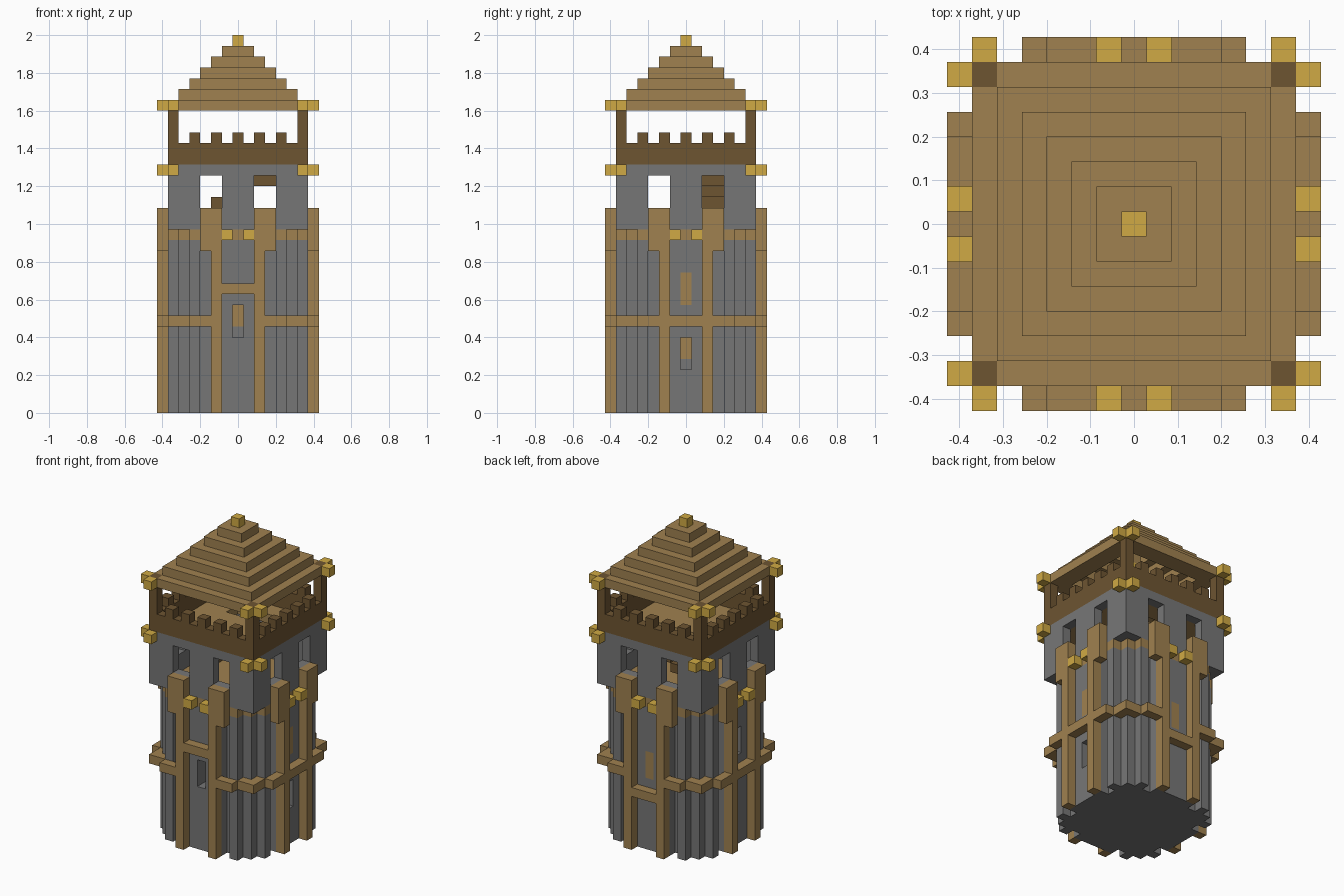
import bpy, bmesh

cube = bpy.data.objects.get("Cube")
if cube:
    bpy.data.objects.remove(cube, do_unlink=True)

U = 2 / 35  # size of one block


def material(name, rgb):
    m = bpy.data.materials.new(name)
    m.use_nodes = True
    m.diffuse_color = (*rgb, 1)
    m.node_tree.nodes["Principled BSDF"].inputs["Base Color"].default_value = (*rgb, 1)
    return m


STONE = material("grey stone", (0.183, 0.183, 0.183))
WOOD = material("brown wood", (0.35, 0.22, 0.08))
DARK = material("dark wood", (0.155, 0.09, 0.031))
GOLD = material("gold", (0.63, 0.4, 0.058))


def blocks(name, mat, z0, z1, rule):
    """Fill every block the rule accepts in layers z0..z1 and skin the outside."""
    span = range(-7, 8)
    cells = {(x, y, z) for x in span for y in span for z in range(z0, z1 + 1)
             if rule(x, y, z)}
    bm = bmesh.new()
    verts = {}

    def vert(p):
        if p not in verts:
            verts[p] = bm.verts.new(((p[0] - 0.5) * U, (p[1] - 0.5) * U, p[2] * U))
        return verts[p]

    for c in cells:
        for axis in range(3):
            for side in (0, 1):
                near = list(c)
                near[axis] += 2 * side - 1
                if tuple(near) in cells:
                    continue
                a, b = (axis + 1) % 3, (axis + 2) % 3
                loop = []
                for da, db in ((0, 0), (1, 0), (1, 1), (0, 1)):
                    p = list(c)
                    p[axis] += side
                    p[a] += da
                    p[b] += db
                    loop.append(vert(tuple(p)))
                bm.faces.new(loop if side else loop[::-1])
    # merge flat block faces into large ones
    bmesh.ops.dissolve_limit(bm, angle_limit=0.01, verts=bm.verts[:], edges=bm.edges[:])
    me = bpy.data.meshes.new(name)
    bm.to_mesh(me)
    bm.free()
    me.materials.append(mat)
    ob = bpy.data.objects.new(name, me)
    bpy.context.collection.objects.link(ob)
    return ob


def reach(x, y):
    return max(abs(x), abs(y))


def across(x, y):
    return min(abs(x), abs(y))


def disc(x, y):
    """Stepped round footprint of the shaft."""
    return reach(x, y) <= 6 and abs(x) + abs(y) <= 10


def groove(x, y):
    """Narrow upright recess beside each post."""
    return reach(x, y) == 6 and across(x, y) == 3


# Slit windows: direction, lowest layer, boarded up or open
SLITS = [((0, -1), 7, False), ((1, 0), 4, False), ((1, 0), 10, True),
         ((0, 1), 8, True), ((-1, 0), 10, False)]


def slit(x, y, z):
    """0 outside, 1 open slit, 2 wooden infill."""
    for (dx, dy), low, boarded in SLITS:
        depth = x * dx + y * dy
        if x * dy - y * dx == 0 and low <= z <= low + 2:
            if boarded and depth == 6:
                return 2
            if not boarded and depth in (5, 6):
                return 1
            if not boarded and depth == 4 and z > low:
                return 2
    return 0


# Round stone shaft with slit windows
blocks("stone_shaft", STONE, 0, 15, lambda x, y, z: disc(x, y)
       and not groove(x, y) and not slit(x, y, z))
blocks("slit_boards", WOOD, 0, 15, lambda x, y, z: slit(x, y, z) == 2)
blocks("room_floor", WOOD, 16, 16, lambda x, y, z: disc(x, y))

# Timber posts that widen into braces below the upper room
blocks("timber_posts", WOOD, 0, 18, lambda x, y, z: reach(x, y) == 7 and (
    across(x, y) == 2 or (across(x, y) == 3 and z >= 15)))


# Timber belt, raised over the front window and lowered on the back
def belt(x, y, z):
    level = 8
    if abs(x) <= 1 and abs(y) == 7:
        level = 11 if y < 0 else 6
    post = reach(x, y) == 7 and across(x, y) == 2
    ring = abs(x) + abs(y) <= 11 or abs(x) == abs(y) == 6
    return z == level and ring and not disc(x, y) and not post


blocks("timber_belt", WOOD, 6, 11, belt)
blocks("gold_studs", GOLD, 16, 16, lambda x, y, z: reach(x, y) == 7 and across(x, y) == 1)

# Square upper room with paired openings on each wall
blocks("upper_room", STONE, 17, 22, lambda x, y, z: reach(x, y) == 6 and not (
    across(x, y) in (2, 3) and 19 <= z <= 21))


# Stairs climbing along the back wall of the room
def stairs(x, y, z):
    first = {17: -5, 18: -3, 19: -2, 20: 0, 21: 2}[z]
    last = {17: -4, 18: -3, 19: -1, 20: 1, 21: 3}[z]
    return y in (2, 3) and first <= x <= last


blocks("stairs", DARK, 17, 21, stairs)
blocks("deck_floor", WOOD, 22, 22, lambda x, y, z: reach(x, y) <= 5 and not (
    y in (2, 3) and -2 <= x <= 3))

# Parapet with merlons and tall corner posts
blocks("parapet", DARK, 23, 28, lambda x, y, z: reach(x, y) == 6 and (
    z <= 24 or across(x, y) == 6 or (z == 25 and across(x, y) in (0, 2, 4))))
blocks("gold_corners", GOLD, 22, 28, lambda x, y, z: z in (22, 28)
       and reach(x, y) == 7 and across(x, y) == 6)

# Hollow stepped roof, with hanging lamp and finial
blocks("stepped_roof", WOOD, 28, 33, lambda x, y, z: across(x, y) < 6
       and 33 - z <= reach(x, y) <= 34 - z)
blocks("hanging_lamp", GOLD, 29, 29, lambda x, y, z: reach(x, y) == 0)
blocks("lamp_rod", WOOD, 30, 32, lambda x, y, z: reach(x, y) == 0)
blocks("finial", GOLD, 34, 34, lambda x, y, z: reach(x, y) == 0)
